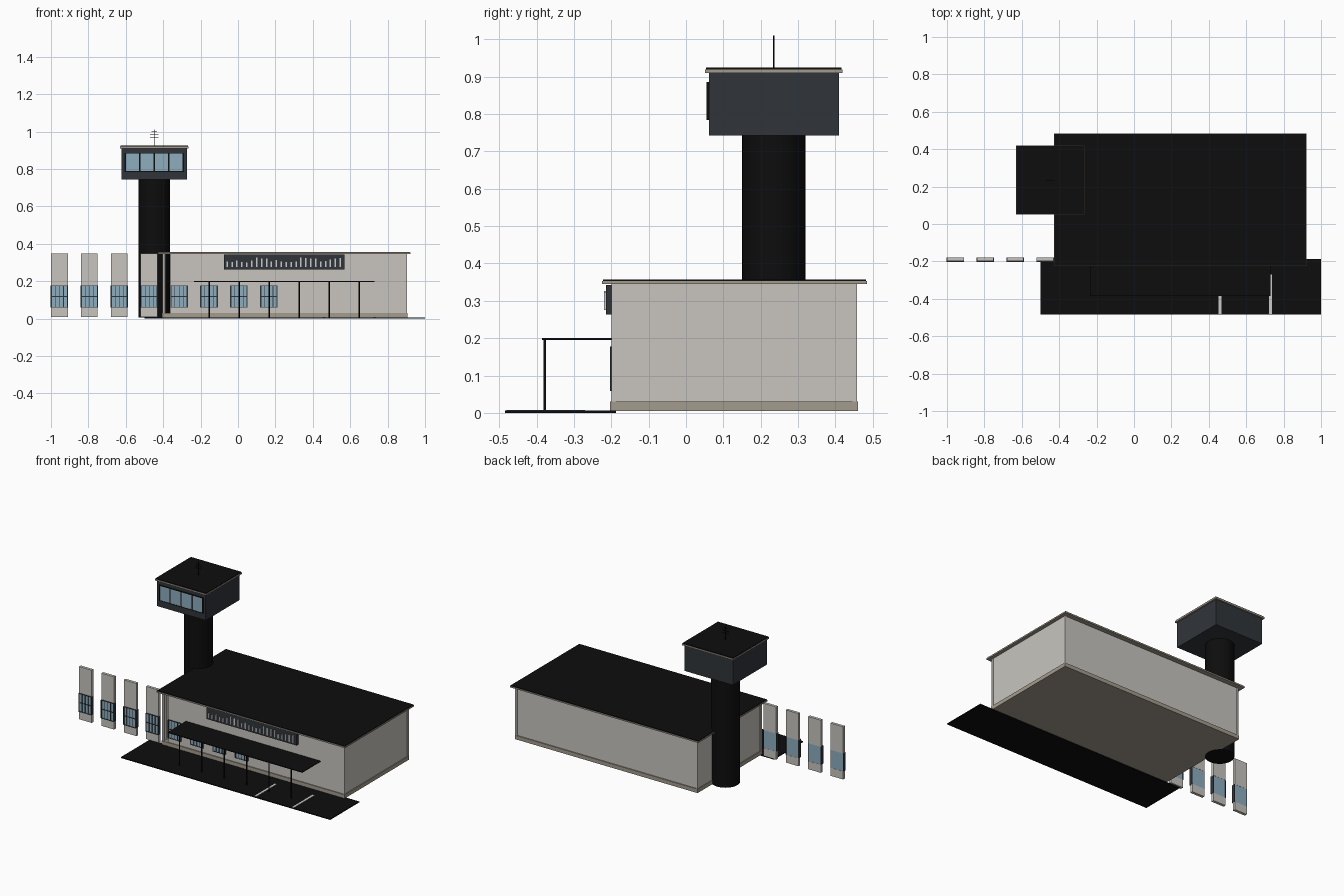
import bpy, math, random

def mat(name, r, g, b):
    m = bpy.data.materials.new(name)
    m.diffuse_color = (r, g, b, 1)
    return m

WALL = mat("wall_plaster", 0.58, 0.56, 0.52)
TRIM = mat("stone_trim", 0.37, 0.33, 0.27)
BLACK = mat("black", 0.004, 0.004, 0.004)
CAB = mat("dark_cladding", 0.03, 0.035, 0.042)
GLASS = mat("glass", 0.27, 0.42, 0.52)
WHITE = mat("pale_paint", 0.7, 0.7, 0.68)

def box(name, x0, x1, y0, y1, z0, z1, m):
    v = [(x, y, z) for z in (z0, z1) for x, y in ((x0, y0), (x1, y0), (x1, y1), (x0, y1))]
    f = [(3, 2, 1, 0), (4, 5, 6, 7), (0, 1, 5, 4), (1, 2, 6, 5), (2, 3, 7, 6), (3, 0, 4, 7)]
    me = bpy.data.meshes.new(name)
    me.from_pydata(v, [], f)
    me.materials.append(m)
    o = bpy.data.objects.new(name, me)
    bpy.context.collection.objects.link(o)
    return o

def cyl(name, x, y, z0, z1, r, m, sides=12):
    bpy.ops.mesh.primitive_cylinder_add(vertices=sides, radius=r, depth=z1 - z0,
                                        location=(x, y, (z0 + z1) / 2))
    o = bpy.context.object
    o.name = name
    o.data.materials.append(m)
    bpy.ops.object.shade_smooth_by_angle(angle=math.radians(35))

# Terminal hall: plinth, four walls (front wall starts past the left gap), corner trims
box("plinth", -0.405, 0.905, -0.203, 0.46, 0.005, 0.03, TRIM)
box("back_wall", -0.40, 0.90, 0.435, 0.453, 0.03, 0.346, WALL)
box("left_wall", -0.40, -0.388, -0.18, 0.435, 0.03, 0.346, WALL)
box("right_wall", 0.885, 0.90, -0.18, 0.435, 0.03, 0.346, WALL)
box("front_wall", -0.362, 0.90, -0.197, -0.18, 0.03, 0.346, WALL)
for x in (-0.398, 0.897):
    for y in (-0.194, 0.452):
        box("corner_trim", x - 0.006, x + 0.006, y - 0.006, y + 0.006, 0.03, 0.346, WALL)

# Hall roof
box("roof_fascia", -0.427, 0.923, -0.225, 0.485, 0.345, 0.353, TRIM)
box("roof_deck", -0.424, 0.92, -0.222, 0.482, 0.353, 0.357, BLACK)

# Window bays, the left four standing free of the hall
for i in range(8):
    c = -0.955 + 0.16 * i
    a, b = c - 0.045, c + 0.045
    if i < 4:
        box("bay_panel_lower", a, b, -0.198, -0.18, 0.008, 0.06, WALL)
        box("bay_panel_upper", a, b, -0.198, -0.18, 0.176, 0.349, WALL)
    box("bay_glass", a + 0.002, b - 0.002, -0.2, -0.181, 0.06, 0.176, GLASS)
    for x, w in ((a + 0.002, 0.003), (c - 0.022, 0.0015), (c, 0.0015), (c + 0.022, 0.0015), (b - 0.002, 0.003)):
        box("bay_mullion", x - w, x + w, -0.203, -0.198, 0.06, 0.176, CAB)
    for x in (a, b):
        box("bay_jamb", x - 0.002, x + 0.002, -0.203, -0.18, 0.06, 0.176, CAB)
    for z in (0.06, 0.118, 0.176):
        box("bay_rail", a, b, -0.203, -0.198, z - 0.002, z + 0.002, CAB)

# Fascia board with plain pale bars
box("sign_board", -0.075, 0.57, -0.214, -0.197, 0.263, 0.342, CAB)
random.seed(4)
for i in range(24):
    x = -0.058 + 0.0263 * i
    h = random.uniform(0.022, 0.052)
    box("sign_bar", x - 0.004, x + 0.004, -0.219, -0.214, 0.276, 0.276 + h, WHITE)

# Forecourt, painted lines and canopy
box("forecourt", -0.50, 1.0, -0.485, -0.187, 0, 0.006, BLACK)
for x in (0.46, 0.73):
    box("painted_line", x - 0.007, x + 0.007, -0.48, -0.27, 0.006, 0.0075, WHITE)
box("canopy", -0.235, 0.73, -0.385, -0.197, 0.195, 0.2, BLACK)
for i in range(6):
    cyl("canopy_post", -0.155 + 0.1605 * i, -0.378, 0.004, 0.196, 0.004, BLACK)

# Tower shaft, cab and cab roof
TX, TY = -0.448, 0.235
cyl("tower_shaft", TX, TY, 0.005, 0.75, 0.085, BLACK, 32)
box("tower_cab", TX - 0.174, TX + 0.174, TY - 0.174, TY + 0.174, 0.743, 0.912, CAB)
box("cab_fascia", TX - 0.184, TX + 0.184, TY - 0.184, TY + 0.184, 0.91, 0.919, TRIM)
box("cab_roof", TX - 0.181, TX + 0.181, TY - 0.181, TY + 0.181, 0.919, 0.924, BLACK)

# Cab front window
box("cab_glass", -0.603, -0.293, 0.057, 0.063, 0.788, 0.882, GLASS)
for i in range(5):
    x = -0.603 + 0.0775 * i
    box("cab_mullion", x - 0.003, x + 0.003, 0.055, 0.063, 0.785, 0.885, BLACK)
for z in (0.786, 0.884):
    box("cab_rail", -0.606, -0.29, 0.055, 0.063, z - 0.002, z + 0.002, BLACK)

# Antenna
cyl("antenna_mast", TX, TY, 0.92, 1.01, 0.002, BLACK, 8)
for z, w in ((0.966, 0.022), (0.982, 0.022), (0.998, 0.014)):
    box("antenna_bar", TX - w, TX + w, TY - 0.0015, TY + 0.0015, z - 0.0015, z + 0.0015, BLACK)
